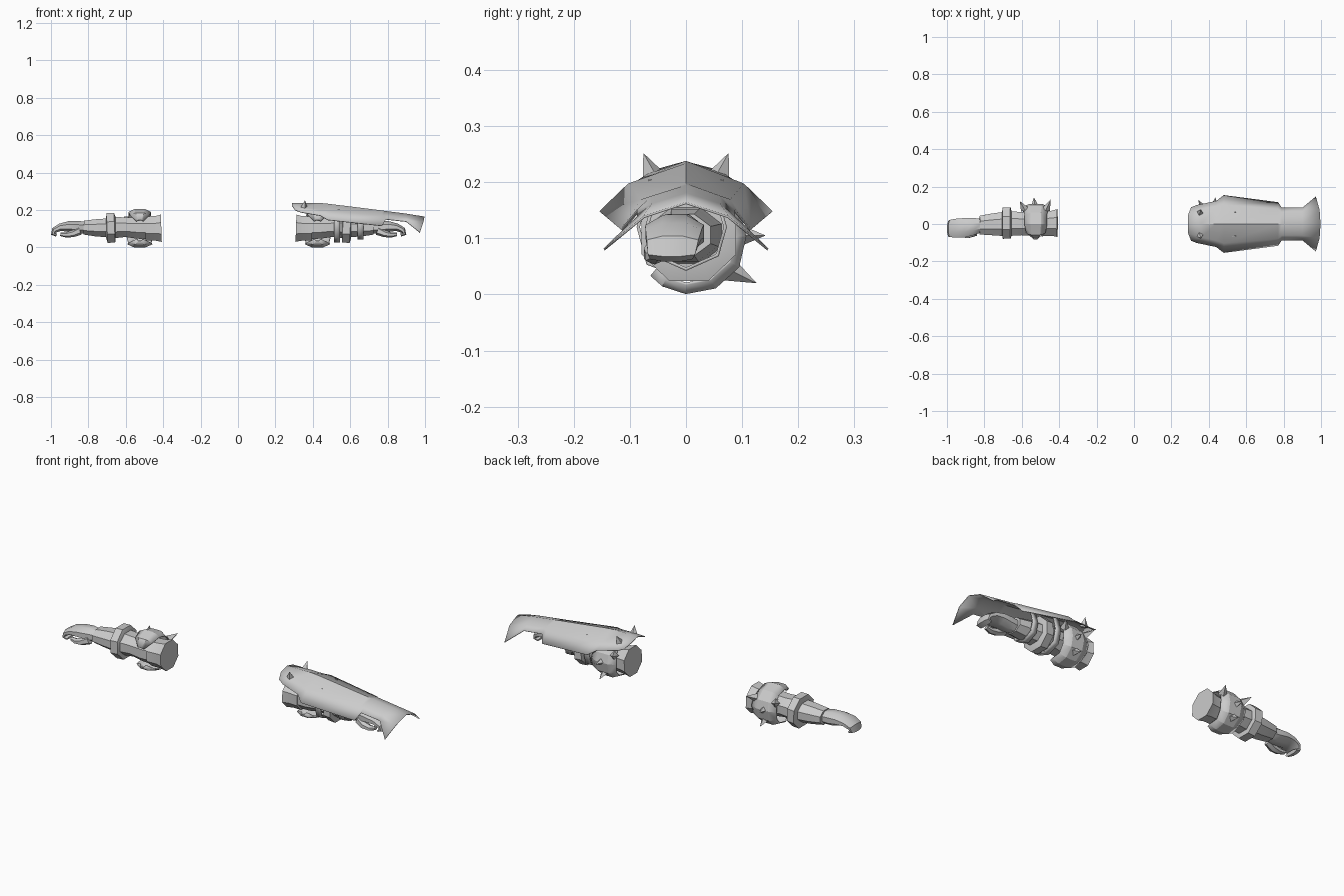
import bpy, bmesh, math
from mathutils import Vector

if "Cube" in bpy.data.objects:
    bpy.data.objects.remove(bpy.data.objects["Cube"])

grey = bpy.data.materials.new("plain grey")
grey.diffuse_color = (0.6, 0.6, 0.6, 1)
grey.use_nodes = True
grey.node_tree.nodes["Principled BSDF"].inputs["Base Color"].default_value = grey.diffuse_color


def make(name, verts, faces, thickness=0, smooth=35):
    me = bpy.data.meshes.new(name)
    me.from_pydata([tuple(v) for v in verts], [], faces)
    bm = bmesh.new()
    bm.from_mesh(me)
    bmesh.ops.recalc_face_normals(bm, faces=bm.faces)
    bm.to_mesh(me)
    bm.free()
    me.materials.append(grey)
    ob = bpy.data.objects.new(name, me)
    bpy.context.collection.objects.link(ob)
    if thickness:
        mod = ob.modifiers.new("thickness", 'SOLIDIFY')
        mod.thickness = thickness
        mod.offset = 0
    bpy.ops.object.select_all(action='DESELECT')
    ob.select_set(True)
    bpy.context.view_layer.objects.active = ob
    bpy.ops.object.shade_smooth_by_angle(angle=math.radians(smooth))
    return ob


def grid_faces(rows, cols, closed=False):
    return [(r * cols + c, r * cols + (c + 1) % cols,
             (r + 1) * cols + (c + 1) % cols, (r + 1) * cols + c)
            for r in range(rows - 1) for c in range(cols if closed else cols - 1)]


def tube(name, rings, place, n=8, caps=True):
    """Loft of rings (s, y, z, half width, half height) square to their path."""
    verts = []
    for i, (s, y, z, ry, rz) in enumerate(rings):
        a, b = rings[max(i - 1, 0)], rings[min(i + 1, len(rings) - 1)]
        t = Vector((b[0] - a[0], b[2] - a[2]))
        t = t.normalized() if t.length > 1e-6 else Vector((1, 0))
        for k in range(n):
            ang = 2 * math.pi * (k + 0.5) / n
            h = rz * math.sin(ang) / math.cos(math.pi / n)
            w = ry * math.cos(ang) / math.cos(math.pi / n)
            verts.append(place(s - t.y * h, y + w, z + t.x * h))
    faces = grid_faces(len(rings), n, True)
    if caps:
        faces += [tuple(range(n)), tuple(range(len(verts) - n, len(verts)))]
    return make(name, verts, faces)


def spike(name, base, tip, radius, place):
    base, tip = Vector(base), Vector(tip)
    q = (tip - base).to_track_quat('Z', 'Y')
    ring = [base + q @ Vector((radius * math.cos(a), radius * math.sin(a), 0))
            for a in (math.radians(90 + 90 * k) for k in range(4))]
    make(name, [place(*v) for v in ring + [tip]],
         [(k, (k + 1) % 4, 4) for k in range(4)] + [(3, 2, 1, 0)], smooth=20)


def arm(side, place):
    # Upper sleeve, elbow and forearm
    tube(side + "_sleeve", [(0, 0.005, 0.103, .074, .073), (.03, 0.004, .102, .067, .066),
                            (.085, 0, .102, .066, .064)], place)
    tube(side + "_forearm", [(.06, 0, .103, .058, .058), (.13, 0, .105, .064, .058),
                             (.19, .002, .108, .062, .052), (.26, .002, .107, .066, .058),
                             (.29, 0, .105, .064, .05), (.35, -.002, .105, .058, .046),
                             (.415, -.006, .106, .05, .037)], place)
    # Raised cuff with a flared lip
    tube(side + "_cuff", [(.245, .004, .106, .066, .06), (.25, .005, .106, .082, .079),
                          (.29, .005, .104, .084, .08), (.295, .004, .104, .064, .055)], place)
    # Curled mitten hand and thumb
    tube(side + "_hand", [(.405, -.008, .105, .036, .031), (.45, -.014, .108, .046, .035),
                          (.495, -.02, .112, .052, .029), (.54, -.022, .108, .05, .02),
                          (.572, -.024, .092, .046, .016), (.579, -.026, .073, .042, .012),
                          (.56, -.026, .066, .038, .008)], place)
    tube(side + "_thumb", [(.435, -.045, .09, .018, .02), (.475, -.056, .073, .019, .016),
                           (.51, -.056, .067, .016, .012), (.54, -.05, .07, .011, .008)],
         place, n=6)
    # Elbow guard: open at the front, widest at the back
    sections = [(-62, .092, .018), (-35, .098, .05), (0, .1, .06), (35, .103, .058),
                (65, .104, .068), (90, .105, .074), (120, .107, .07), (150, .104, .062),
                (180, .1, .066), (205, .096, .05), (222, .092, .016)]
    verts = []
    for deg, r, w in sections:
        a = math.radians(deg)
        for f, shrink in ((-1, .84), (-.45, 1), (.45, 1), (1, .84)):
            verts.append(place(.115 + f * w, r * shrink * math.sin(a),
                               .103 + r * shrink * math.cos(a)))
    make(side + "_elbow_guard", verts, grid_faces(len(sections), 4), .005, 20)
    # Spikes around the back of the elbow
    for i, (b, t) in enumerate([((.175, .078, .145), (.2, .122, .165)),
                                ((.12, .09, .105), (.125, .142, .105)),
                                ((.06, .078, .145), (.035, .13, .165)),
                                ((.115, .075, .045), (.115, .126, .02))]):
        spike(f"{side}_elbow_spike_{i}", b, t, .022, place)


arm("left", lambda s, y, z: (-.41 - s, y, z))
arm("right", lambda s, y, z: (.31 + s, y, z))

# Long arched shield: ridge, shoulder and edge points at each station
stations = [((.29, 0, .235), (.29, .05, .222), (.305, .088, .2)),
            ((.36, 0, .236), (.36, .07, .212), (.335, .1, .188)),
            ((.44, 0, .236), (.44, .088, .2), (.44, .122, .17)),
            ((.48, 0, .232), (.48, .102, .196), (.48, .153, .147)),
            ((.77, 0, .196), (.77, .078, .168), (.77, .115, .115)),
            ((.79, 0, .193), (.79, .06, .174), (.79, .086, .15)),
            ((.90, 0, .179), (.90, .06, .16), (.90, .086, .138)),
            ((.997, 0, .163), (.992, .075, .138), (.972, .146, .08))]
flip = lambda p: (p[0], -p[1], p[2])
verts = [v for a, b, c in stations for v in (flip(c), flip(b), a, b, c)]
make("shield", verts, grid_faces(len(stations), 5), .004)

# Shield spikes
for sy in (-1, 1):
    spike("shield_spike", (.352, sy * .058, .208), (.358, sy * .076, .252), .022,
          lambda x, y, z: (x, y, z))

# Straps hanging from the shield around the forearm
for x, w, h, low in ((.53, .085, .205, .03), (.655, .07, .18, .045)):
    loop = [(-w * .75, h), (-w, .12), (-w * .8, low + .025), (0, low),
            (w * .8, low + .025), (w, .12), (w * .75, h)]
    verts = [(x + dx, y, z) for dx in (-.016, .016) for y, z in loop]
    make("shield_strap", verts, grid_faces(2, len(loop)), .006, 20)
